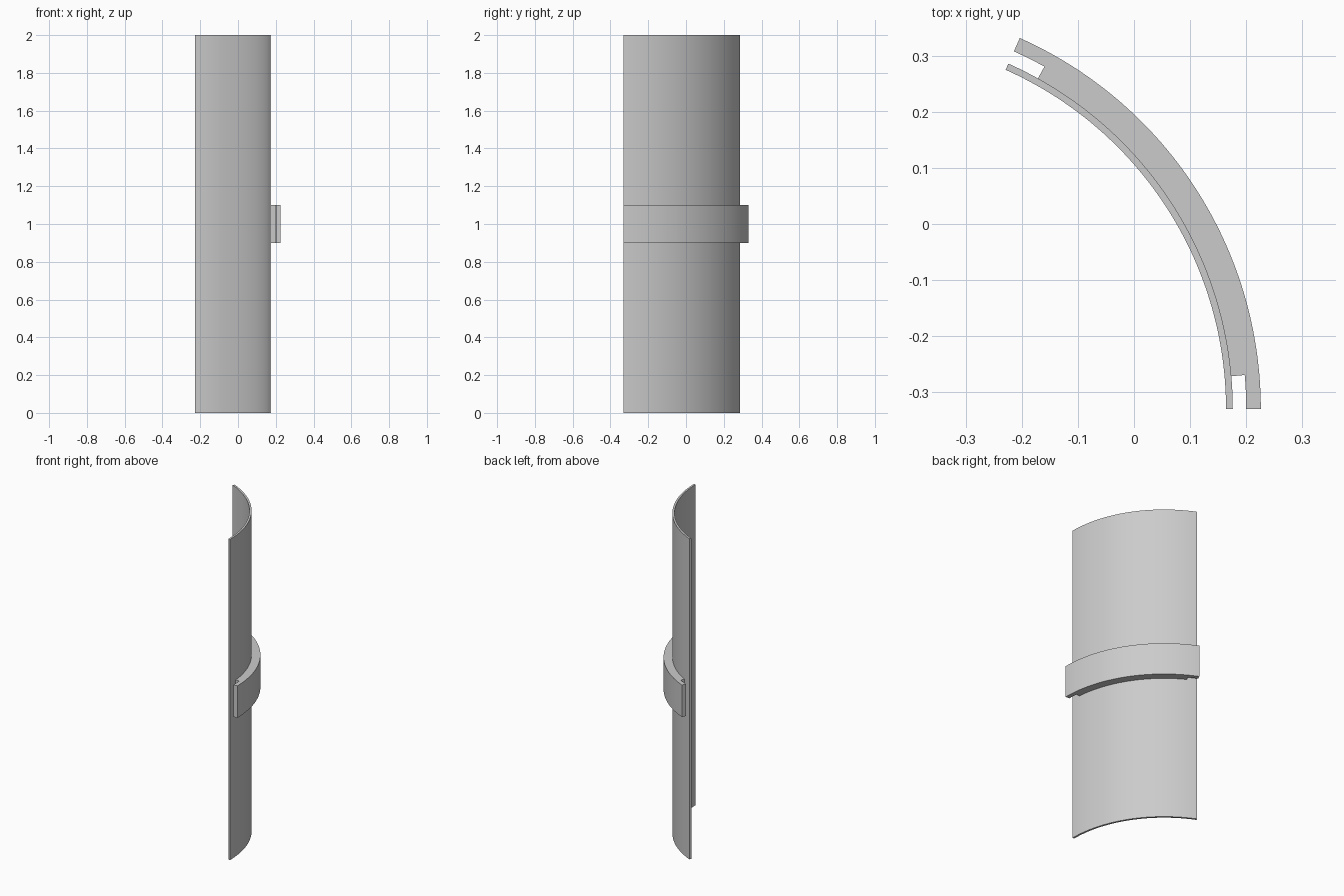
import bpy, bmesh
from math import radians, cos, sin

cube = bpy.data.objects.get("Cube")
if cube:
    bpy.data.objects.remove(cube, do_unlink=True)

CENTRE = (-0.498, -0.33)   # shared axis of both curved parts
SWEEP = 66                 # degrees

grey = bpy.data.materials.new("plain grey")
grey.use_nodes = True
grey.diffuse_color = (0.6, 0.6, 0.6, 1)
grey.node_tree.nodes["Principled BSDF"].inputs["Base Color"].default_value = (0.6, 0.6, 0.6, 1)


def arc(radius, start, end):
    """Points along an arc, one per degree, in either direction."""
    step = 1 if end > start else -1
    return [(CENTRE[0] + radius * cos(radians(a)), CENTRE[1] + radius * sin(radians(a)))
            for a in range(start, end + step, step)]


def extrude_outline(name, outline, bottom, top):
    """Closed counter-clockwise outline raised into a solid."""
    bm = bmesh.new()
    face = bm.faces.new([bm.verts.new((x, y, bottom)) for x, y in outline])
    raised = bmesh.ops.extrude_face_region(bm, geom=[face], use_keep_orig=True)
    for v in raised["geom"]:
        if isinstance(v, bmesh.types.BMVert):
            v.co.z = top
    bmesh.ops.recalc_face_normals(bm, faces=bm.faces)
    mesh = bpy.data.meshes.new(name)
    bm.to_mesh(mesh)
    bm.free()
    mesh.materials.append(grey)
    obj = bpy.data.objects.new(name, mesh)
    bpy.context.collection.objects.link(obj)
    bpy.ops.object.select_all(action='DESELECT')
    obj.select_set(True)
    bpy.context.view_layer.objects.active = obj
    bpy.ops.object.shade_smooth_by_angle(angle=radians(30))
    return obj


# Tall thin curved panel
INNER, SKIN = 0.662, 0.674
extrude_outline("curved_panel", arc(SKIN, 0, SWEEP) + arc(INNER, SWEEP, 0), 0, 2)

# Band around the middle, its ends stepped away from the panel
OUTER, LIP, NOTCH = 0.724, 0.698, 5
band = (arc(OUTER, 0, SWEEP)
        + arc(LIP, SWEEP, SWEEP - NOTCH)
        + arc(SKIN, SWEEP - NOTCH, NOTCH)
        + arc(LIP, NOTCH, 0))
extrude_outline("middle_band", band, 0.9, 1.1)
